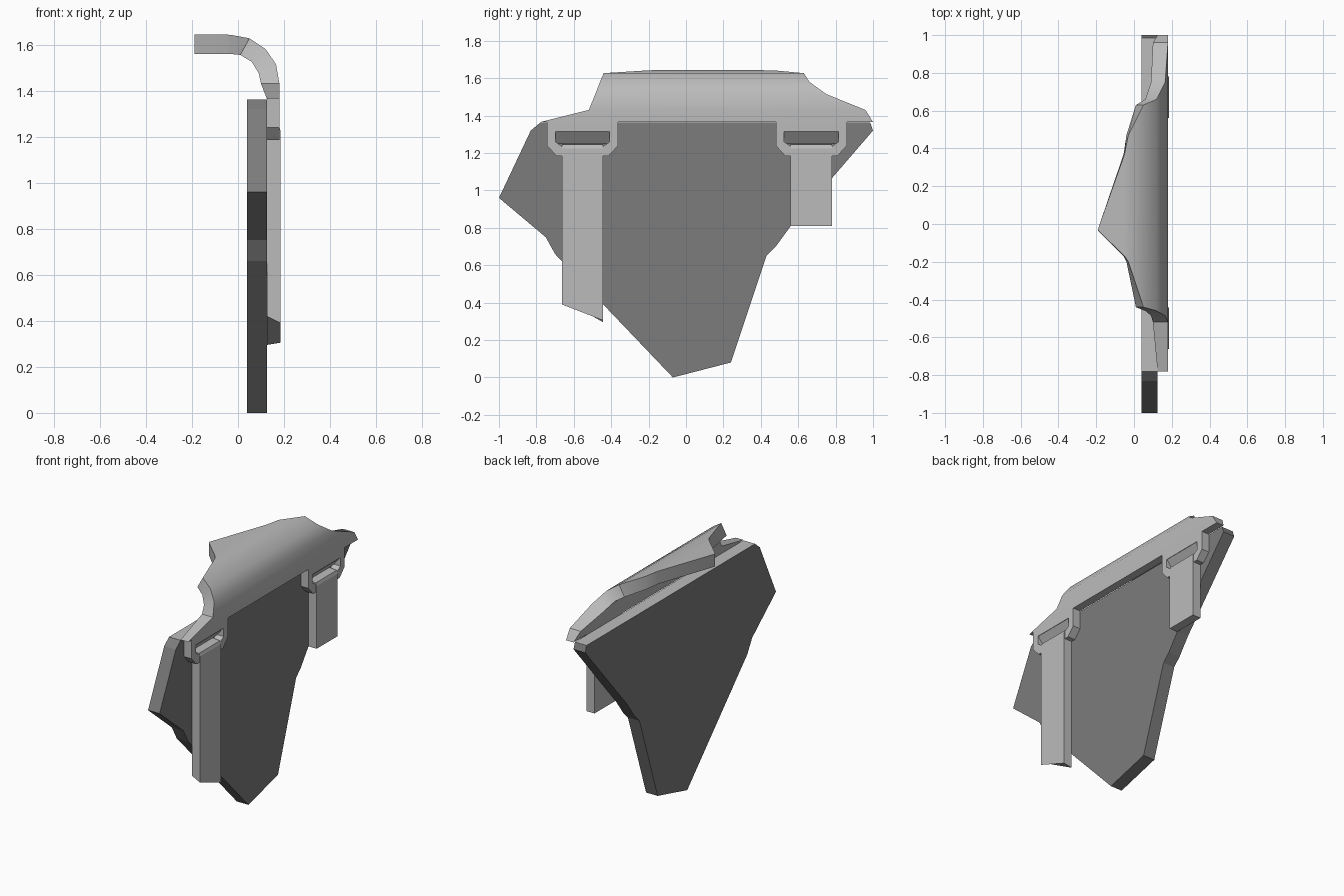
import bpy, bmesh

if "Cube" in bpy.data.objects:
    bpy.data.objects.remove(bpy.data.objects["Cube"])


def material(name, v):
    m = bpy.data.materials.new(name)
    m.diffuse_color = (v, v, v, 1)
    m.use_nodes = True
    m.node_tree.nodes["Principled BSDF"].inputs["Base Color"].default_value = m.diffuse_color
    return m


LIGHT = material("light_grey", 0.5)
DARK = material("dark_grey", 0.2)


def finish(name, bm, *mats):
    bmesh.ops.recalc_face_normals(bm, faces=bm.faces)
    me = bpy.data.meshes.new(name)
    bm.to_mesh(me)
    bm.free()
    for m in mats:
        me.materials.append(m)
    ob = bpy.data.objects.new(name, me)
    bpy.context.collection.objects.link(ob)
    return ob


def slab(name, outline, x0, x1, *mats):
    """Extrude a (y, z) outline along x."""
    bm = bmesh.new()
    face = bm.faces.new([bm.verts.new((x0, y, z)) for y, z in outline])
    ext = bmesh.ops.extrude_face_region(bm, geom=[face])["geom"]
    verts = [v for v in ext if isinstance(v, bmesh.types.BMVert)]
    bmesh.ops.translate(bm, verts=verts, vec=(x1 - x0, 0, 0))
    return finish(name, bm, *mats)


def loft(name, sections, mat):
    """Closed loft through sections with equal point counts."""
    bm = bmesh.new()
    rings = [[bm.verts.new(p) for p in s] for s in sections]
    n = len(rings[0])
    for a, b in zip(rings, rings[1:]):
        for i in range(n):
            j = (i + 1) % n
            bm.faces.new((a[i], a[j], b[j], b[i]))
    bm.faces.new(rings[0])
    bm.faces.new(rings[-1])
    return finish(name, bm, mat)


# Main plate, with a light top edge
plate = slab("main_plate", [
    (-1, 0.96), (-0.83, 1.32), (-0.78, 1.362), (0.985, 1.362), (1, 1.32),
    (0.56, 0.81), (0.48, 0.70), (0.43, 0.65), (0.24, 0.08), (-0.07, 0),
    (-0.70, 0.66), (-0.75, 0.75)], 0.04, 0.125, DARK, LIGHT)
for p in plate.data.polygons:
    p.material_index = 1 if p.normal.z > 0.95 else 0

# Curved guard: outer x, z, inner x, z, y start, y end
stations = [
    (-0.19, 1.643, -0.19, 1.56, -0.035, -0.025),
    (-0.05, 1.643, -0.055, 1.56, -0.17, 0.37),
    (-0.03, 1.642, -0.04, 1.56, -0.20, 0.47),
    (0.05, 1.627, 0.01, 1.555, -0.44, 0.63),
    (0.12, 1.58, 0.06, 1.525, -0.46, 0.66),
    (0.165, 1.515, 0.09, 1.475, -0.485, 0.75),
    (0.18, 1.43, 0.10, 1.43, -0.52, 0.96),
    (0.18, 1.365, 0.125, 1.365, -0.78, 1.0)]
guard = loft("curved_guard", [
    [(ox, y0, oz), (ox, y1, oz), (ix, y1, iz), (ix, y0, iz)]
    for ox, oz, ix, iz, y0, y1 in stations], LIGHT)
bpy.context.view_layer.objects.active = guard
guard.select_set(True)
bpy.ops.object.shade_smooth_by_angle(angle=0.7)
guard.select_set(False)

# Half outline of a strap bracket with its slot, measured from the strap centre
half = [(0.19, 1.366), (0.19, 1.24), (0.14, 1.185), (0.11, 1.185),
        (0.11, 1.235), (0.145, 1.26), (0.145, 1.315)]


def strap_set(side, c, z_start, z_end, slope):
    outline = [(c + y, z) for y, z in half] + [(c - y, z) for y, z in reversed(half)]
    slab(side + "_bracket", outline, 0.125, 0.18, LIGHT)
    # Sloping roof of the slot
    loft(side + "_slot_roof", [
        [(0.125, y, 1.316), (0.178, y, 1.316), (0.125, y, 1.25)]
        for y in (c - 0.145, c + 0.145)], LIGHT)
    # Strap with a chamfered top and a slanted lower end
    loft(side + "_strap", [
        [(0.125, y, z + s), (0.185, y, z), (0.185, y, 1.225),
         (0.178, y, 1.245), (0.125, y, 1.25)]
        for y, z, s in ((c - 0.11, z_start, slope), (c + 0.11, z_end, -slope / 3))], LIGHT)


strap_set("front", -0.553, 0.39, 0.305, 0.03)
strap_set("rear", 0.67, 0.81, 0.81, 0)
